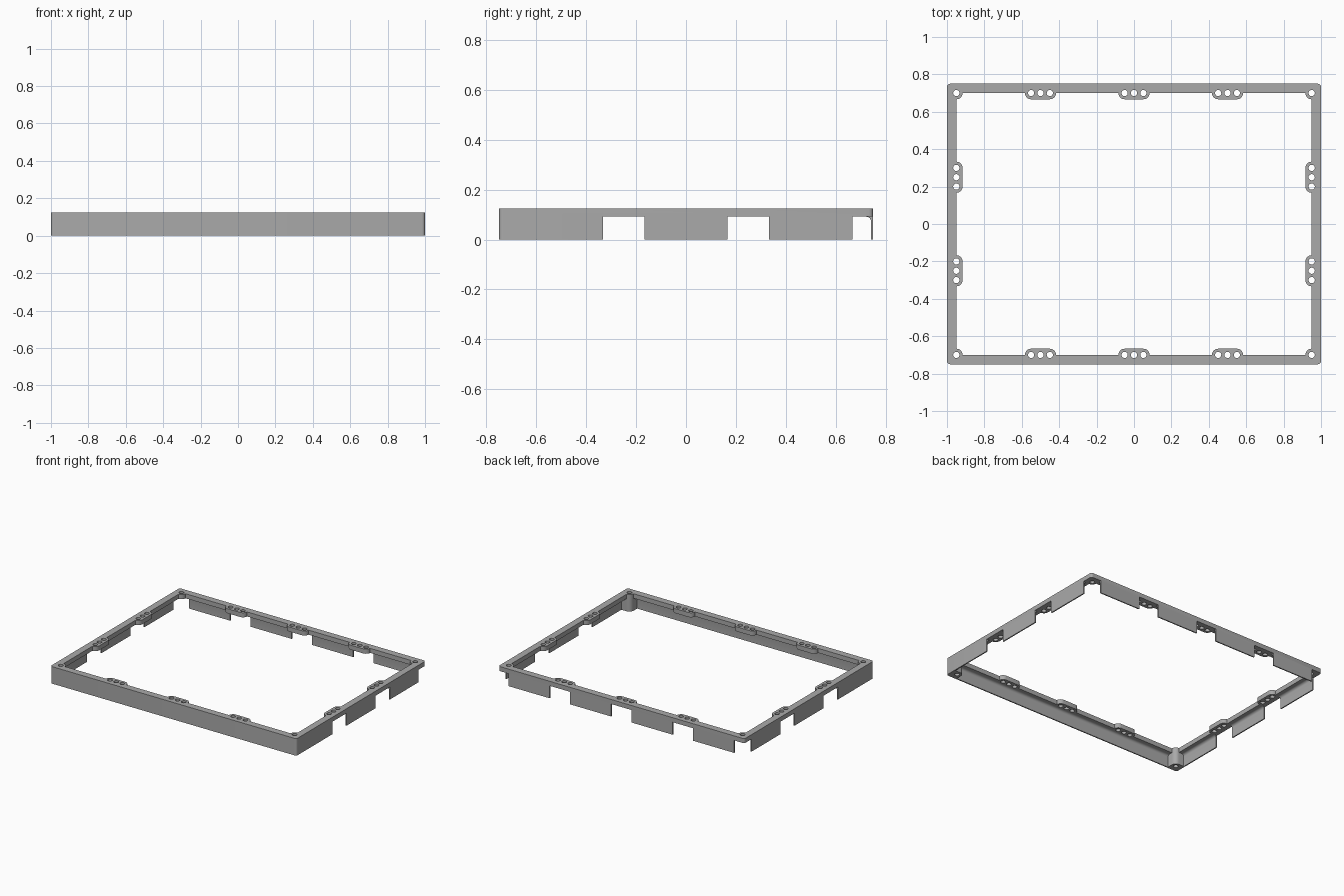
import bpy, bmesh
from math import cos, sin, pi

cube = bpy.data.objects.get("Cube")
if cube:
    bpy.data.objects.remove(cube)

# Main sizes
HX, HY, TOP = 1.0, 0.75, 0.125
UNDER = 0.0917            # underside of the top flange
WALL, LIP = 0.0083, 0.05  # wall thickness, flange width
BOSS, HOLE = 0.0333, 0.0167
PITCH = 0.05              # spacing of the holes in a tab
LOW, HIGH = -0.05, 0.2    # cutter overshoot


def prism(bm, pts, z0, z1):
    base = bm.faces.new([bm.verts.new((x, y, z0)) for x, y in pts])
    ext = bmesh.ops.extrude_face_region(bm, geom=[base])["geom"]
    tops = [v for v in ext if isinstance(v, bmesh.types.BMVert)]
    bmesh.ops.translate(bm, verts=tops, vec=(0, 0, z1 - z0))


def box(bm, x0, x1, y0, y1, z0, z1):
    prism(bm, [(x0, y0), (x1, y0), (x1, y1), (x0, y1)], z0, z1)


def arc(cx, cy, r, start, sweep, n):
    return [(cx + r * cos(start + sweep * i / n), cy + r * sin(start + sweep * i / n))
            for i in range(n + 1)]


def pill(cx, cy, along_x):
    turn = -pi / 2 if along_x else 0
    dx, dy = (PITCH, 0) if along_x else (0, PITCH)
    return (arc(cx + dx, cy + dy, BOSS, turn, pi, 12)
            + arc(cx - dx, cy - dy, BOSS, turn + pi, pi, 12))


def make(name, bm):
    bmesh.ops.recalc_face_normals(bm, faces=bm.faces)
    mesh = bpy.data.meshes.new(name)
    bm.to_mesh(mesh)
    bm.free()
    obj = bpy.data.objects.new(name, mesh)
    bpy.context.collection.objects.link(obj)
    return obj


def bevel(bm, test, radius, segments):
    bmesh.ops.recalc_face_normals(bm, faces=bm.faces)
    edges = [e for e in bm.edges if test(*e.verts)]
    bmesh.ops.bevel(bm, geom=edges, offset=radius, segments=segments,
                    profile=0.5, affect='EDGES')


def combine(target, tool, operation):
    mod = target.modifiers.new(tool.name, 'BOOLEAN')
    mod.operation, mod.solver, mod.object = operation, 'EXACT', tool
    bpy.context.view_layer.objects.active = target
    bpy.ops.object.modifier_apply(modifier=mod.name)
    bpy.data.objects.remove(tool)


# Outer block with rounded upright corners
bm = bmesh.new()
box(bm, -HX, HX, -HY, HY, 0, TOP)
bevel(bm, lambda a, b: abs(a.co.z - b.co.z) > 0.01, 0.0167, 5)
frame = make("tray_frame", bm)

# Hollow below the flange, with a fillet where wall meets flange
bm = bmesh.new()
ix, iy = HX - WALL, HY - WALL
box(bm, -ix, ix, -iy, iy, LOW, UNDER)
bevel(bm, lambda a, b: min(a.co.z, b.co.z) > 0, 0.018, 4)
combine(frame, make("hollow", bm), 'DIFFERENCE')

# Opening through the flange
bm = bmesh.new()
ix, iy = HX - LIP, HY - LIP
box(bm, -ix, ix, -iy, iy, LOW, HIGH)
combine(frame, make("opening", bm), 'DIFFERENCE')

# Tab centres along each side
tabs = [(x, s * iy, True) for x in (-0.5, 0, 0.5) for s in (-1, 1)]
tabs += [(s * ix, y, False) for y in (-0.25, 0.25) for s in (-1, 1)]
corners = [(sx, sy) for sx in (-1, 1) for sy in (-1, 1)]

# Notches in the back and side walls, and in the back corners
bm = bmesh.new()
half = PITCH + BOSS
for x, y, along_x in tabs:
    if along_x and y > 0:
        box(bm, x - half, x + half, iy, HY + 0.05, LOW, UNDER)
    elif not along_x:
        s = 1 if x > 0 else -1
        box(bm, *sorted((s * ix, s * (HX + 0.05))), y - half, y + half, LOW, UNDER)
for s in (-1, 1):
    box(bm, *sorted((s * (HX - half), s * (HX + 0.05))), HY - half, HY + 0.05, LOW, UNDER)
combine(frame, make("notches", bm), 'DIFFERENCE')

# Hole tabs, thin back corner bosses and full-height front corner columns
bm = bmesh.new()
for x, y, along_x in tabs:
    prism(bm, pill(x, y, along_x), UNDER, TOP)
for sx, sy in corners:
    ox, oy = HX - 0.006, HY - 0.006
    shape = arc(ix, iy, BOSS, pi, pi / 2, 8) + [(ox, iy - BOSS), (ox, oy), (ix - BOSS, oy)]
    prism(bm, [(sx * x, sy * y) for x, y in shape], UNDER if sy > 0 else 0, TOP)
combine(frame, make("bosses", bm), 'UNION')

# Screw holes
centres = [(sx * ix, sy * iy) for sx, sy in corners]
for x, y, along_x in tabs:
    for k in (-PITCH, 0, PITCH):
        centres.append((x + k, y) if along_x else (x, y + k))
bm = bmesh.new()
for x, y in centres:
    prism(bm, arc(x, y, HOLE, 0, 2 * pi, 20)[:-1], LOW, HIGH)
combine(frame, make("holes", bm), 'DIFFERENCE')

# Material and shading
grey = bpy.data.materials.new("grey plastic")
grey.use_nodes = True
colour = (0.4, 0.4, 0.4, 1)
grey.diffuse_color = colour
grey.node_tree.nodes["Principled BSDF"].inputs["Base Color"].default_value = colour
frame.data.materials.clear()
frame.data.materials.append(grey)
for face in frame.data.polygons:
    face.material_index = 0

bpy.ops.object.select_all(action='DESELECT')
frame.select_set(True)
bpy.context.view_layer.objects.active = frame
bpy.ops.object.shade_smooth_by_angle()
